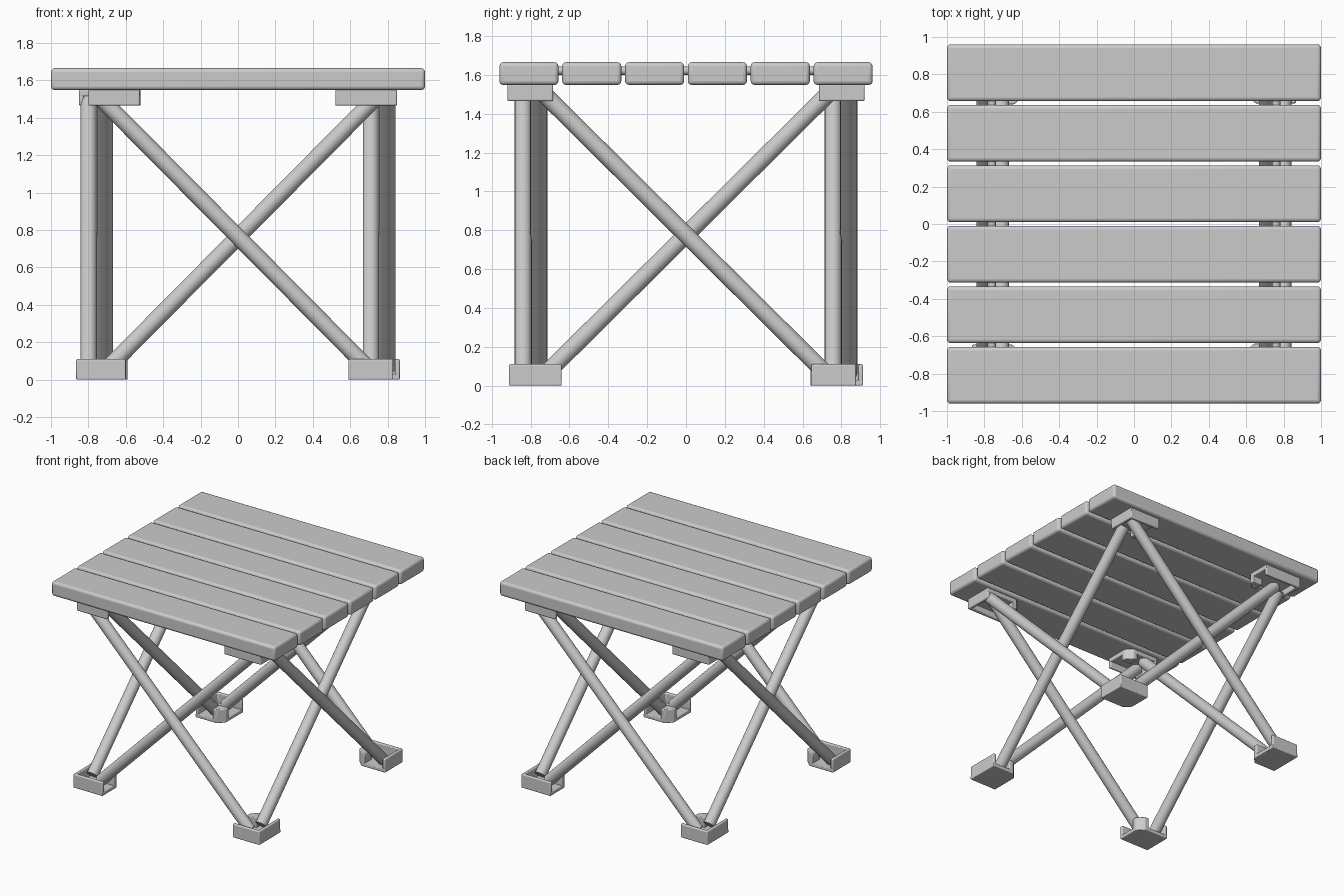
import bpy, bmesh, math
from mathutils import Vector

if "Cube" in bpy.data.objects:
    bpy.data.objects.remove(bpy.data.objects["Cube"])

grey = bpy.data.materials.new("grey")
grey.diffuse_color = (0.6, 0.6, 0.6, 1)
grey.use_nodes = True
grey.node_tree.nodes["Principled BSDF"].inputs["Base Color"].default_value = grey.diffuse_color


def finish(ob, bevel=0.0, angle=35):
    ob.data.materials.append(grey)
    bpy.ops.object.select_all(action='DESELECT')
    bpy.context.view_layer.objects.active = ob
    ob.select_set(True)
    if bevel:
        m = ob.modifiers.new("rounded_edges", 'BEVEL')
        m.width, m.segments, m.limit_method = bevel, 3, 'ANGLE'
    bpy.ops.object.shade_smooth_by_angle(angle=math.radians(angle))
    return ob


def box(name, x0, x1, y0, y1, z0, z1, bevel=0.008):
    bpy.ops.mesh.primitive_cube_add(size=1)
    ob = bpy.context.object
    ob.name = name
    for v in ob.data.vertices:
        v.co = ((x0 + x1) / 2 + v.co.x * (x1 - x0),
                (y0 + y1) / 2 + v.co.y * (y1 - y0),
                (z0 + z1) / 2 + v.co.z * (z1 - z0))
    return finish(ob, bevel)


def rod(name, a, b, r, sides=24):
    a, b = Vector(a), Vector(b)
    bpy.ops.mesh.primitive_cylinder_add(vertices=sides, radius=r, depth=(b - a).length,
                                        location=(a + b) / 2)
    ob = bpy.context.object
    ob.name = name
    ob.rotation_euler = (b - a).to_track_quat('Z', 'Y').to_euler()
    return finish(ob)


def prism(name, pts, z0, z1, bevel):
    bm = bmesh.new()
    f = bm.faces.new([bm.verts.new((x, y, z0)) for x, y in pts])
    top = bmesh.ops.extrude_face_region(bm, geom=[f])
    bmesh.ops.translate(bm, vec=(0, 0, z1 - z0),
                        verts=[v for v in top['geom'] if isinstance(v, bmesh.types.BMVert)])
    bmesh.ops.recalc_face_normals(bm, faces=bm.faces)
    me = bpy.data.meshes.new(name)
    bm.to_mesh(me)
    bm.free()
    ob = bpy.data.objects.new(name, me)
    bpy.context.collection.objects.link(ob)
    return finish(ob, bevel)


def bracket(name, sx, sy, x_in, x_out, y_in, y_out, z0, z1, plate0, plate1):
    """Corner socket: a plate, an L-shaped outer wall and an inner corner post."""
    def q(pts):
        return [(sx * x, sy * y) for x, y in pts]
    t, c = 0.025, 0.05
    prism(name + "_plate", q([(x_in + c, y_in), (x_out, y_in), (x_out, y_out),
                              (x_in, y_out), (x_in, y_in + c)]), plate0, plate1, 0.006)
    prism(name + "_wall", q([(x_in, y_out), (x_out, y_out), (x_out, y_in), (x_out - t, y_in),
                             (x_out - t, y_out - t), (x_in, y_out - t)]), z0, z1, 0.008)
    p = 0.085
    prism(name + "_post", q([(x_in + c, y_in), (x_in + p, y_in), (x_in + p, y_in + p),
                             (x_in, y_in + p), (x_in, y_in + c)]), z0, z1, 0.006)


# Slatted top
for i in range(6):
    y = (i - 2.5) * 0.3235
    box("slat", -1, 1, y - 0.152, y + 0.152, 1.548, 1.665, 0.02)

# Rods that string the slats together
for s in (-1, 1):
    rod("slat_connector", (s * 0.76, -0.9, 1.622), (s * 0.76, 0.9, 1.622), 0.022, 16)

# Crossed legs: an outer and an inner pole on each side, turning around the frame
R, TOP, BOT = 0.044, 1.505, 0.062
for s in (-1, 1):
    rod("outer_leg", (s * 0.735, s * 0.838, TOP), (-s * 0.695, s * 0.838, BOT), R)
    rod("inner_leg", (-s * 0.735, s * 0.758, TOP), (s * 0.695, s * 0.758, BOT), R)
    rod("side_outer_leg", (s * 0.798, -s * 0.735, TOP), (s * 0.798, s * 0.72, BOT), R)
    rod("side_inner_leg", (s * 0.711, s * 0.735, TOP), (s * 0.711, -s * 0.72, BOT), R)

# Corner feet and top sockets
for sx in (-1, 1):
    for sy in (-1, 1):
        if sx == sy:
            bracket("foot", sx, sy, 0.60, 0.865, 0.645, 0.875, 0.0, 0.11, 0.0, 0.03)
            bracket("top_socket", sx, sy, 0.525, 0.80, 0.685, 0.92, 1.465, 1.552, 1.515, 1.552)
        else:
            bracket("foot", sx, sy, 0.59, 0.83, 0.64, 0.912, 0.0, 0.11, 0.0, 0.03)
            bracket("top_socket", sx, sy, 0.52, 0.85, 0.685, 0.92, 1.465, 1.552, 1.515, 1.552)
